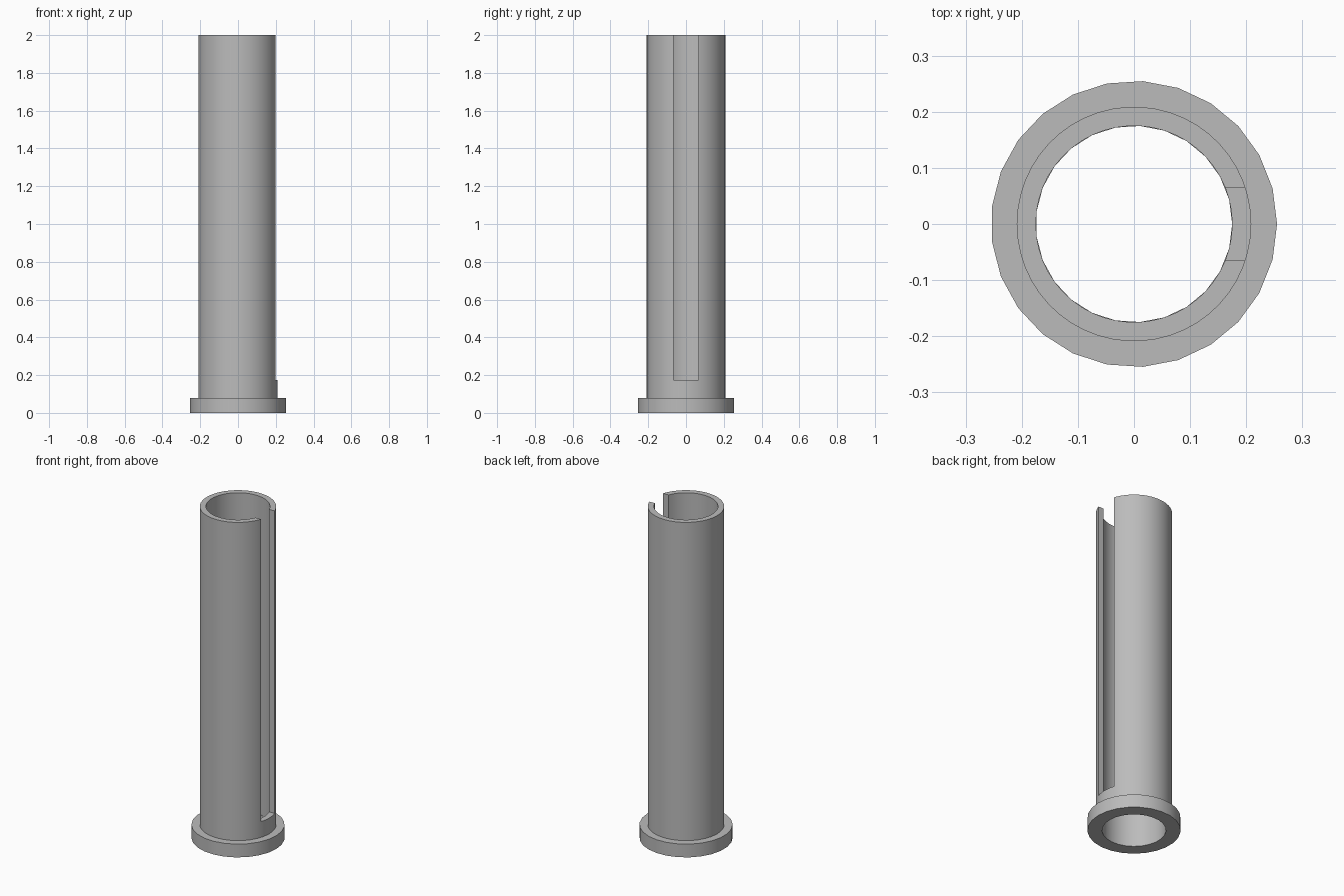
import bpy
import bmesh
from math import radians

SLOT_HALF_WIDTH = 0.065
SLOT_FLOOR = 0.175
BORE = 0.175

if "Cube" in bpy.data.objects:
    bpy.data.objects.remove(bpy.data.objects["Cube"], do_unlink=True)

grey = bpy.data.materials.new("plain grey")
grey.use_nodes = True
grey.diffuse_color = (0.5, 0.5, 0.5, 1)
grey.node_tree.nodes["Principled BSDF"].inputs["Base Color"].default_value = (0.5, 0.5, 0.5, 1)


def finish(name, bm):
    bmesh.ops.recalc_face_normals(bm, faces=bm.faces)
    mesh = bpy.data.meshes.new(name)
    bm.to_mesh(mesh)
    bm.free()
    mesh.materials.append(grey)
    obj = bpy.data.objects.new(name, mesh)
    bpy.context.collection.objects.link(obj)
    return obj


def lathe(name, profile, sides):
    """Spin a closed (radius, height) profile about the z axis."""
    bm = bmesh.new()
    verts = [bm.verts.new((r, 0, z)) for r, z in profile]
    edges = [bm.edges.new((v, verts[i - 1])) for i, v in enumerate(verts)]
    bmesh.ops.spin(bm, geom=verts + edges, axis=(0, 0, 1), cent=(0, 0, 0),
                   angle=radians(360), steps=sides, use_merge=True)
    bmesh.ops.remove_doubles(bm, verts=bm.verts, dist=0.0001)
    return finish(name, bm)


def ring(name, outer, bottom, top, sides):
    return lathe(name, [(BORE, bottom), (outer, bottom), (outer, top), (BORE, top)], sides)


# Base flange and long tube, sharing one bore
flange = ring("base_flange", 0.255, 0, 0.08, 25)
tube = ring("slotted_tube", 0.209, 0.08, 2, 50)

# Lengthwise slot, open at the top, through the +x wall only
bm = bmesh.new()
bmesh.ops.create_cube(bm, size=1)
for v in bm.verts:
    v.co.x += 0.5
    v.co.y *= 2 * SLOT_HALF_WIDTH
    v.co.z = SLOT_FLOOR if v.co.z < 0 else 2.1
cutter = finish("slot_cutter", bm)
cut = tube.modifiers.new("slot", "BOOLEAN")
cut.operation = "DIFFERENCE"
cut.solver = "EXACT"
cut.object = cutter
bpy.ops.object.select_all(action="DESELECT")
bpy.context.view_layer.objects.active = tube
tube.select_set(True)
bpy.ops.object.modifier_apply(modifier=cut.name)
bpy.data.objects.remove(cutter, do_unlink=True)

# Smooth round walls with crisp rims
flange.select_set(True)
bpy.ops.object.shade_smooth_by_angle(angle=radians(30))
